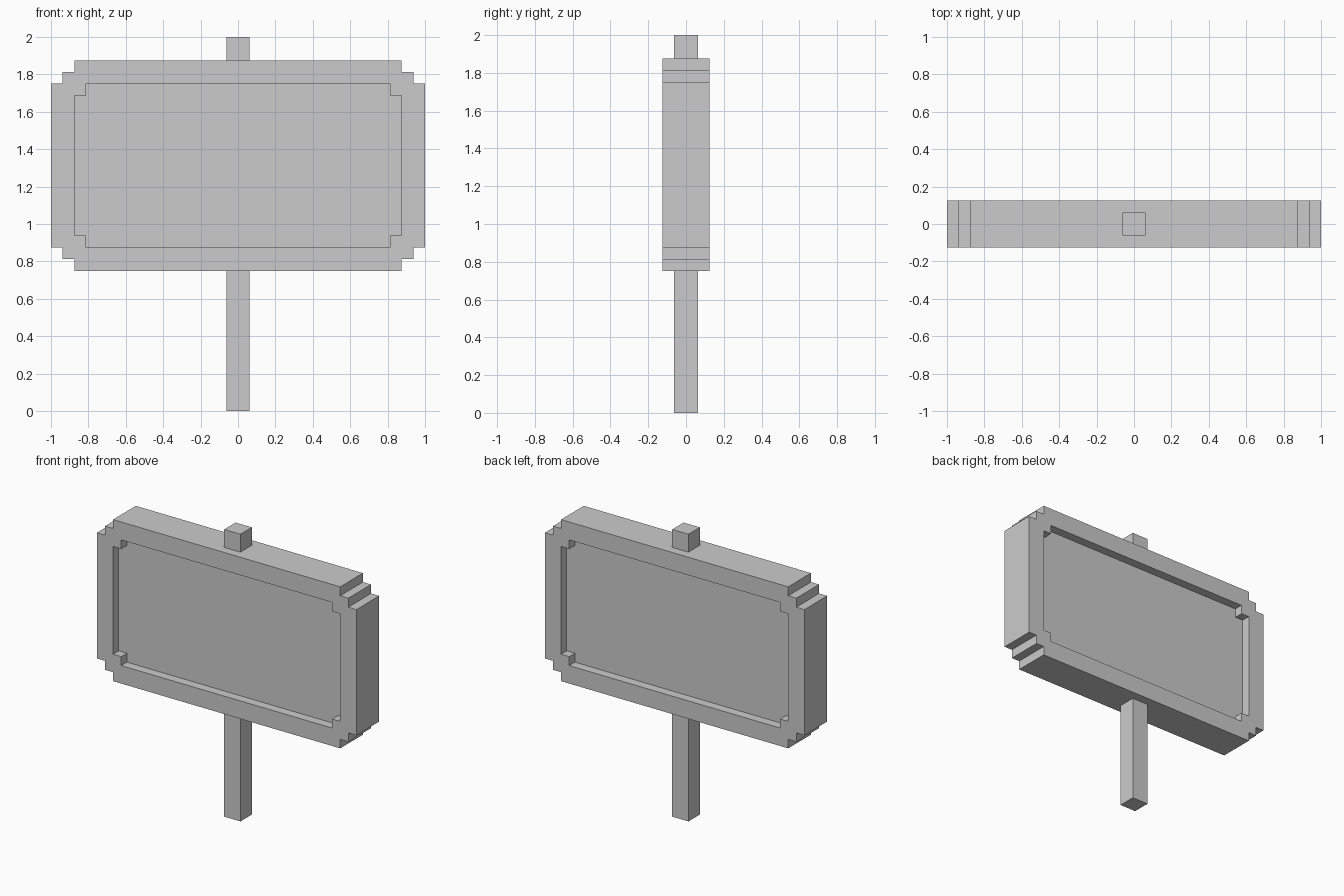
import bpy
import bmesh

if "Cube" in bpy.data.objects:
    bpy.data.objects.remove(bpy.data.objects["Cube"])

U = 1 / 16          # block unit
CZ = 21 * U         # height of the board centre


def stepped_outline(hw, hh, steps):
    """Rectangle outline with staircase corners, counter-clockwise."""
    corner = [(hw, hh - steps * U)]
    for i in range(steps):
        x, z = corner[-1]
        corner += [(x - U, z), (x - U, z + U)]
    pts = []
    for sx, sz in ((1, 1), (-1, 1), (-1, -1), (1, -1)):
        part = [(sx * x, sz * z) for x, z in corner]
        pts += part if sx * sz > 0 else part[::-1]
    return pts


def prism(name, outline, y0, y1, cz):
    """Extrude an x-z outline from y0 to y1."""
    bm = bmesh.new()
    face = bm.faces.new([bm.verts.new((x, y0, cz + z)) for x, z in outline])
    ext = bmesh.ops.extrude_face_region(bm, geom=[face], use_keep_orig=True)
    verts = [v for v in ext["geom"] if isinstance(v, bmesh.types.BMVert)]
    bmesh.ops.translate(bm, verts=verts, vec=(0, y1 - y0, 0))
    bmesh.ops.recalc_face_normals(bm, faces=bm.faces)
    mesh = bpy.data.meshes.new(name)
    bm.to_mesh(mesh)
    bm.free()
    obj = bpy.data.objects.new(name, mesh)
    bpy.context.collection.objects.link(obj)
    return obj


# Sign board with stepped corners
board = prism("sign_board", stepped_outline(16 * U, 9 * U, 2), -2 * U, 2 * U, CZ)

# Recessed panels on front and back
cutters = []
for side, name in ((-1, "front_recess_cutter"), (1, "back_recess_cutter")):
    cutter = prism(name, stepped_outline(14 * U, 7 * U, 1), side * U, side * 4 * U, CZ)
    cutter.hide_render = True
    mod = board.modifiers.new(name, 'BOOLEAN')
    mod.operation = 'DIFFERENCE'
    mod.solver = 'EXACT'
    mod.object = cutter
    cutters.append(cutter)

# Bake the recesses and drop the cutters
depsgraph = bpy.context.evaluated_depsgraph_get()
carved = bpy.data.meshes.new_from_object(board.evaluated_get(depsgraph))
board.modifiers.clear()
board.data = carved
for cutter in cutters:
    bpy.data.objects.remove(cutter)

# Post below the board and its tip above
for name, z0, z1 in (("post", 0, 12 * U), ("post_tip", 30 * U, 32 * U)):
    prism(name, stepped_outline(U, (z1 - z0) / 2, 0), -U, U, (z0 + z1) / 2)
